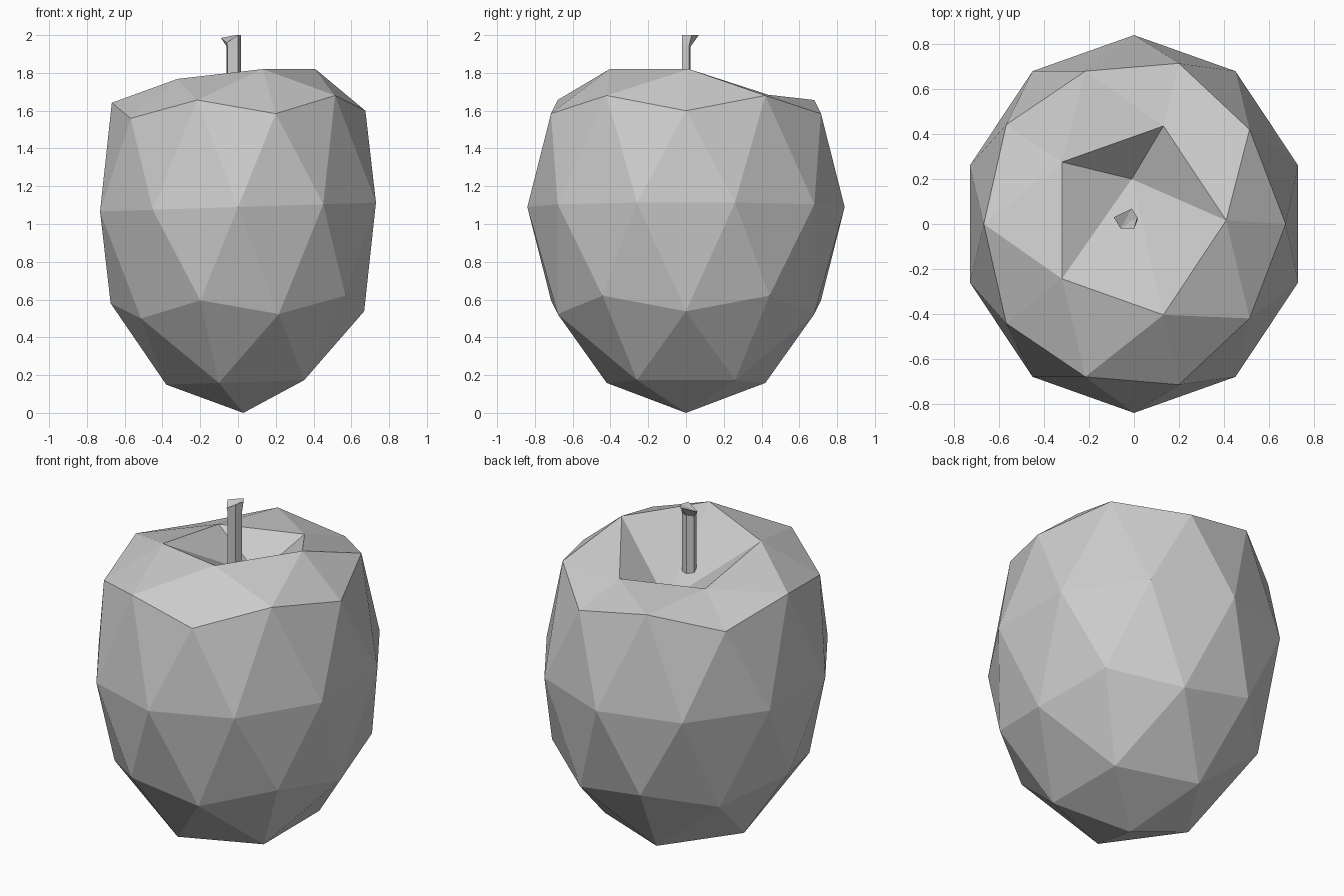
import bpy, bmesh, math
from mathutils import Matrix, Vector

cube = bpy.data.objects.get("Cube")
if cube:
    bpy.data.objects.remove(cube, do_unlink=True)

grey = bpy.data.materials.new("plain_grey")
grey.use_nodes = True
colour = (0.6, 0.6, 0.6, 1)
grey.diffuse_color = colour
grey.node_tree.nodes["Principled BSDF"].inputs["Base Color"].default_value = colour


def finish(bm, name):
    """Turn a bmesh into a flat-shaded grey object."""
    bmesh.ops.recalc_face_normals(bm, faces=bm.faces[:])
    mesh = bpy.data.meshes.new(name)
    bm.to_mesh(mesh)
    bm.free()
    mesh.materials.append(grey)
    obj = bpy.data.objects.new(name, mesh)
    bpy.context.collection.objects.link(obj)
    return obj


# Fruit body: a stretched low-poly ball, leaning very slightly
bm = bmesh.new()
bmesh.ops.create_icosphere(bm, subdivisions=2, radius=1)
bm.verts.ensure_lookup_table()
pole = max(bm.verts, key=lambda v: v.co.z)
rim = [e.other_vert(pole) for e in pole.link_edges]
rim.sort(key=lambda v: math.atan2(v.co.y, v.co.x) % math.tau if abs(v.co.y) > 0.01 else 0)
for v in bm.verts:
    x, y, z = v.co
    v.co = (0.768 * x - 0.028 * z, 0.84 * y, 1.09 + 1.09 * z + 0.025 * x)

# Hollow at the top: uneven rim around a sunken, off-centre pole
for v, height in zip(rim, (1.82, 1.684, 1.684, 1.768, 1.82)):
    v.co = (v.co.x + 0.03, v.co.y + 0.016, height)
pole.co = (-0.01, 0.2, 1.5)
finish(bm, "fruit_body")

# Stem: five-sided column with a lopsided flared tip
bm = bmesh.new()
base = [(-0.06, 0.01), (-0.02, 0.025), (0.015, 0.015), (0, -0.022), (-0.055, -0.02)]
tip = [(-0.09, 0.03, 1.985), (-0.01, 0.068, 2), (0.015, 0.03, 2),
       (0, -0.022, 2), (-0.06, -0.02, 1.96)]
rings = [[bm.verts.new((x, y, z)) for x, y in base] for z in (1.5, 1.94)]
rings.append([bm.verts.new(p) for p in tip])
for low, high in zip(rings, rings[1:]):
    for i in range(len(low)):
        j = (i + 1) % len(low)
        bm.faces.new((low[i], low[j], high[j], high[i]))
bm.faces.new(rings[0][::-1])
cap = bm.faces.new(rings[-1])
bmesh.ops.triangulate(bm, faces=[cap])
finish(bm, "stem")
